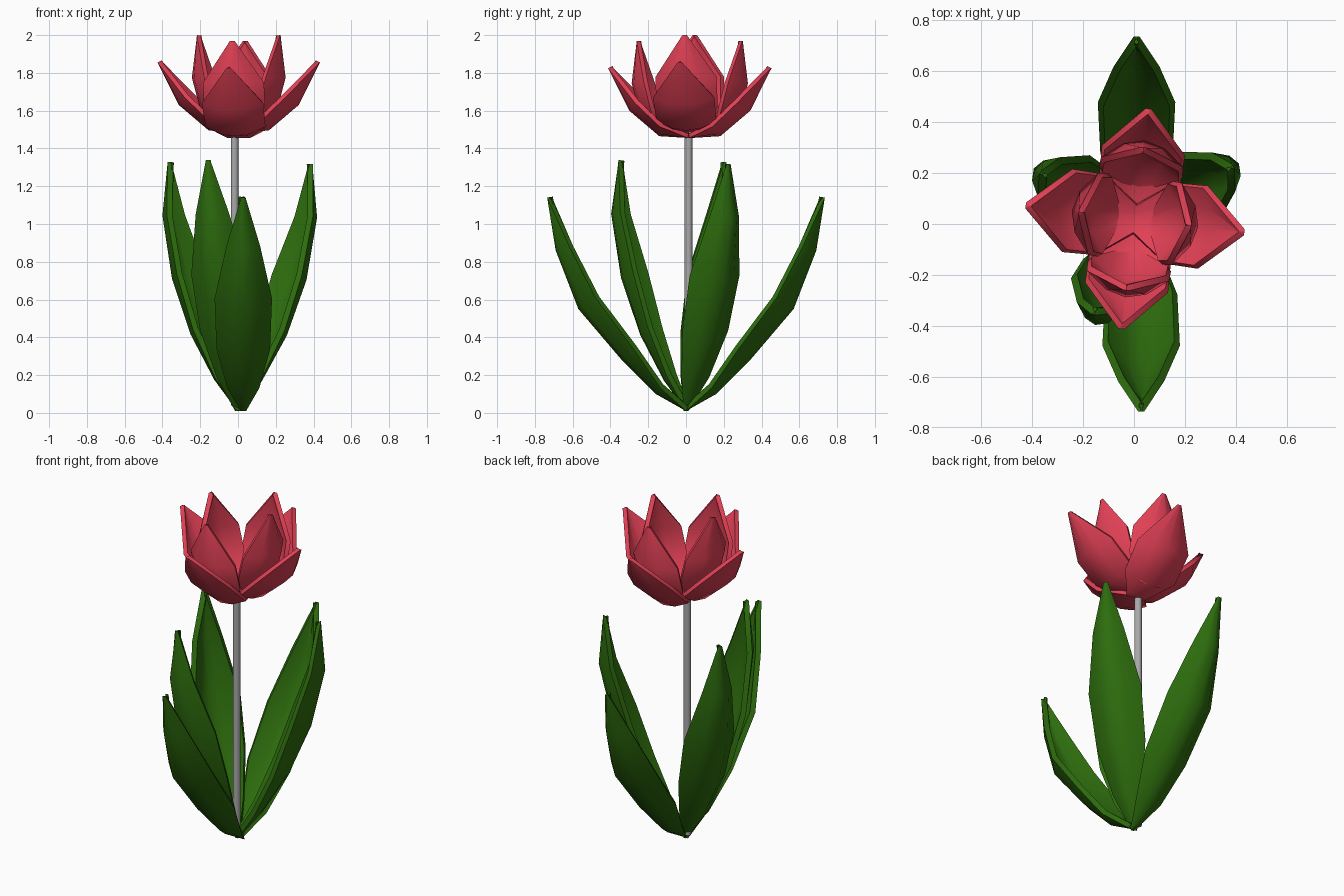
import bpy
from math import radians
from mathutils import Matrix, Vector

if "Cube" in bpy.data.objects:
    bpy.data.objects.remove(bpy.data.objects["Cube"], do_unlink=True)


def material(name, rgb):
    mat = bpy.data.materials.new(name)
    mat.use_nodes = True
    mat.diffuse_color = (*rgb, 1)
    mat.node_tree.nodes["Principled BSDF"].inputs["Base Color"].default_value = (*rgb, 1)
    return mat


RED = material("petal_red", (0.76, 0.052, 0.092))
GREEN = material("leaf_green", (0.026, 0.15, 0.004))
GREY = material("stem_grey", (0.4, 0.4, 0.4))


def finish(ob, mat, angle):
    ob.data.materials.append(mat)
    bpy.ops.object.select_all(action="DESELECT")
    ob.select_set(True)
    bpy.context.view_layer.objects.active = ob
    for mod in list(ob.modifiers):
        bpy.ops.object.modifier_apply(modifier=mod.name)
    bpy.ops.object.shade_smooth_by_angle(angle=radians(angle))


def blade(name, rows, thickness, matrix, mat):
    """Cupped blade growing along +x; each row is (out, up, half width, cup depth)."""
    steps = (-1, -0.5, 0, 0.5, 1)
    verts = []
    for i, (out, up, half, cup) in enumerate(rows):
        a, b = rows[max(i - 1, 0)], rows[min(i + 1, len(rows) - 1)]
        tangent = Vector((b[0] - a[0], 0, b[1] - a[1])).normalized()
        inward = Vector((-tangent.z, 0, tangent.x))
        for t in steps:
            verts.append(matrix @ (Vector((out, t * half, up)) + inward * cup * t * t))
    n = len(steps)
    faces = [(i * n + j, (i + 1) * n + j, (i + 1) * n + j + 1, i * n + j + 1)
             for i in range(len(rows) - 1) for j in range(n - 1)]
    me = bpy.data.meshes.new(name)
    me.from_pydata(verts, [], faces)
    ob = bpy.data.objects.new(name, me)
    bpy.context.collection.objects.link(ob)
    solid = ob.modifiers.new("thickness", "SOLIDIFY")
    solid.thickness = thickness
    solid.offset = 1
    finish(ob, mat, 50)


def turn(azimuth, lean=0, tilt=0):
    return (Matrix.Rotation(radians(azimuth), 4, "Z")
            @ Matrix.Rotation(radians(-lean), 4, "X")
            @ Matrix.Rotation(radians(-tilt), 4, "Y"))


# Leaves: two spreading ones and three steeper ones
LOW = [(0.0, 0.01, 0.015, 0.0), (0.16, 0.10, 0.085, 0.04), (0.34, 0.28, 0.142, 0.085),
       (0.57, 0.55, 0.152, 0.108), (0.69, 0.86, 0.09, 0.075), (0.735, 1.14, 0.012, 0.0)]
STEEP = [(0.0, 0.01, 0.015, 0.0), (0.125, 0.17, 0.085, 0.04), (0.26, 0.41, 0.14, 0.08),
         (0.372, 0.71, 0.152, 0.102), (0.435, 1.05, 0.09, 0.07), (0.40, 1.335, 0.012, 0.0)]
# name: profile, base x, azimuth, sideways lean, upward tilt
leaves = {
    "front_leaf": (LOW, 0.028, 270, 0, 0),
    "back_leaf": (LOW, 0.01, 90, 0, 0),
    "left_leaf": (STEEP, 0, 30, 0, -2.2),
    "right_leaf": (STEEP, 0, 150.5, 0.2, -0.8),
    "front_right_leaf": (STEEP, 0, 257, -3.2, 0.8),
}
for name, (rows, base, azimuth, lean, tilt) in leaves.items():
    blade(name, rows, 0.03,
          Matrix.Translation((base, 0, 0)) @ turn(azimuth, lean, tilt), GREEN)

# Petals: an open outer ring and an upright inner ring
OUTER = [(0.0, 0.02, 0.06, 0.0), (0.16, 0.03, 0.16, 0.055),
         (0.32, 0.165, 0.164, 0.065), (0.432, 0.39, 0.012, 0.0)]
INNER = [(0.08, 0.03, 0.06, 0.0), (0.20, 0.12, 0.165, 0.085),
         (0.25, 0.31, 0.162, 0.085), (0.222, 0.535, 0.012, 0.0)]
centre = Matrix.Translation((0.004, 0.02, 1.465))
for i, side in enumerate(("left", "back", "right", "front")):
    spin = centre @ turn(90 * i - 7)
    odd = i % 2
    blade(side + "_outer_petal", OUTER, 0.025,
          spin @ Matrix.Translation((0.003 * odd, 0, -0.03 * odd)), RED)
    blade(side + "_inner_petal", INNER, 0.025,
          spin @ Matrix.Translation((0.06 * odd, 0, -0.03 * odd)), RED)

# Stem
bpy.ops.mesh.primitive_cylinder_add(vertices=10, radius=0.021, depth=1.44,
                                    location=(-0.018, 0.013, 0.76))
stem = bpy.context.object
stem.name = "stem"
finish(stem, GREY, 40)
